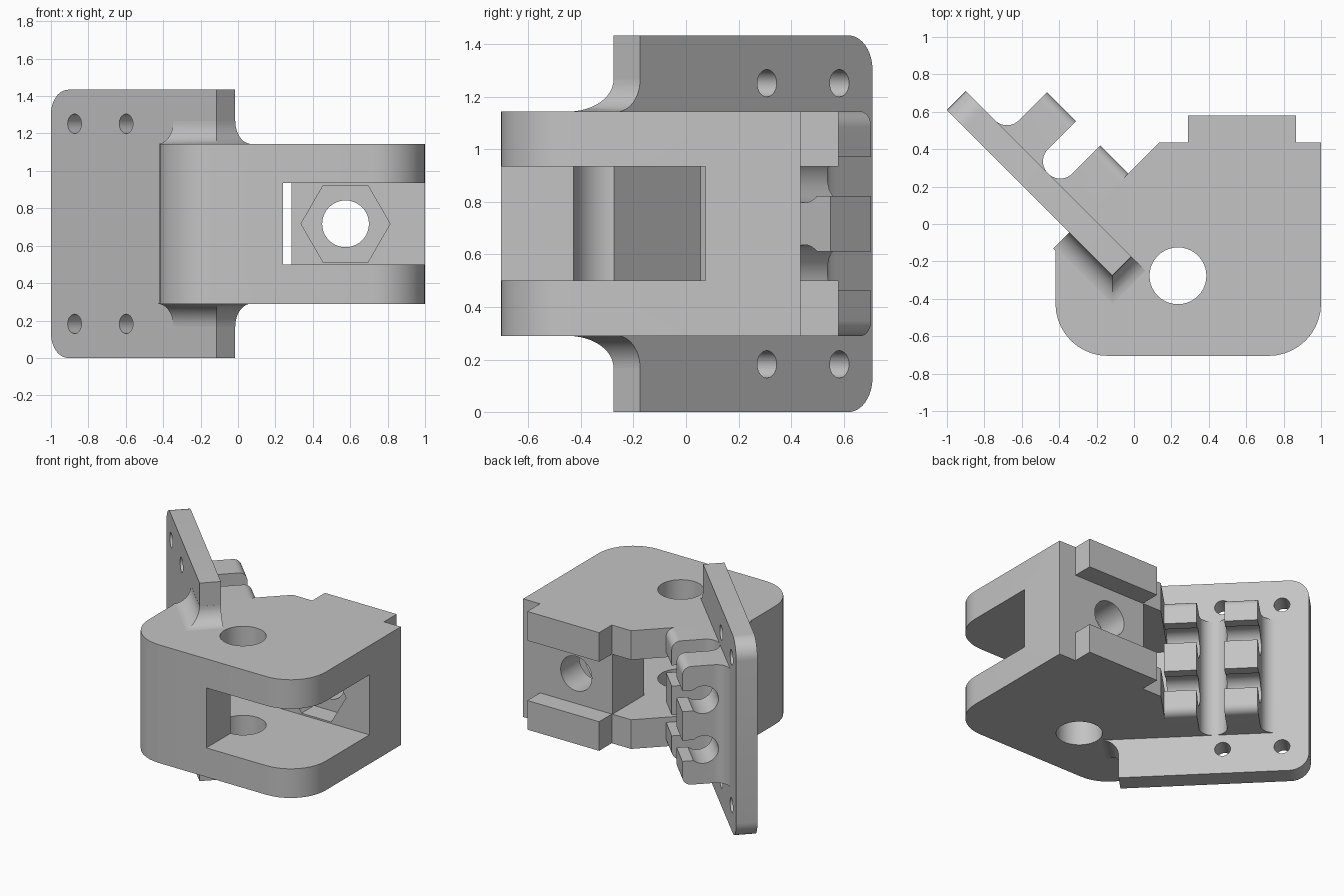
import bpy, bmesh, math
from mathutils import Vector

if "Cube" in bpy.data.objects:
    bpy.data.objects.remove(bpy.data.objects["Cube"], do_unlink=True)

grey = bpy.data.materials.new("light grey")
grey.use_nodes = True
colour = (0.55, 0.55, 0.55, 1)
grey.diffuse_color = colour
grey.node_tree.nodes["Principled BSDF"].inputs["Base Color"].default_value = colour

X, Y, Z = Vector((1, 0, 0)), Vector((0, 1, 0)), Vector((0, 0, 1))
U = Vector((1, -1, 0)).normalized()    # along the slanted plate
N = Vector((1, 1, 0)).normalized()     # out of the plate's back
MID = 0.717                            # height of the symmetry plane
BODY, SLOT = 0.428, 0.217              # half heights
BACK, FACE = -0.134, -0.276            # plate surfaces along N
END, SIDE = 0.113, -0.212              # plate end and clip side along U


def rounded(points, steps=10):
    """Polygon from (x, y, radius) corners."""
    out = []
    for i, (x, y, r) in enumerate(points):
        p = Vector((x, y))
        if r == 0:
            out.append(p)
            continue
        a = (Vector(points[i - 1][:2]) - p).normalized()
        b = (Vector(points[(i + 1) % len(points)][:2]) - p).normalized()
        half = a.angle(b) / 2
        centre = p + (a + b).normalized() * r / math.sin(half)
        start = p + a * r / math.tan(half) - centre
        end = p + b * r / math.tan(half) - centre
        sweep = start.angle(end)
        for k in range(steps + 1):
            t = k / steps
            out.append(centre + (start * math.sin((1 - t) * sweep)
                                 + end * math.sin(t * sweep)) / math.sin(sweep))
    return out


def circle(x, y, r, n=40):
    return [(x + r * math.cos(math.tau * i / n), y + r * math.sin(math.tau * i / n))
            for i in range(n)]


def loft(name, rings):
    bm = bmesh.new()
    rows = [[bm.verts.new(p) for p in ring] for ring in rings]
    bm.faces.new(rows[0])
    bm.faces.new(rows[-1])
    for a, b in zip(rows, rows[1:]):
        for i in range(len(a)):
            j = (i + 1) % len(a)
            bm.faces.new((a[i], a[j], b[j], b[i]))
    bmesh.ops.remove_doubles(bm, verts=bm.verts, dist=1e-5)
    bmesh.ops.recalc_face_normals(bm, faces=bm.faces)
    mesh = bpy.data.meshes.new(name)
    bm.to_mesh(mesh)
    bm.free()
    mesh.materials.append(grey)
    obj = bpy.data.objects.new(name, mesh)
    bpy.context.collection.objects.link(obj)
    return obj


def prism(name, points, lo, hi, a, b, c):
    """Extrude a profile in the a-b plane from lo to hi along c; Z is from MID."""
    base = Z * MID
    return loft(name, [[base + a * p[0] + b * p[1] + c * h for p in points] for h in (lo, hi)])


def carve(obj, tool, operation="DIFFERENCE"):
    mod = obj.modifiers.new("carve", "BOOLEAN")
    mod.operation, mod.object, mod.solver = operation, tool, "EXACT"
    graph = bpy.context.evaluated_depsgraph_get()
    mesh = bpy.data.meshes.new_from_object(obj.evaluated_get(graph))
    obj.modifiers.clear()
    obj.data = mesh
    bpy.data.objects.remove(tool, do_unlink=True)


def finish(obj):
    for poly in obj.data.polygons:
        poly.use_smooth = True
    obj.data.set_sharp_from_angle(angle=math.radians(30))


# Main body with its pocket, pin hole and nut seat
body = prism("body", rounded([
    (-0.42, -0.12, 0), (-0.42, -0.705, 0.28), (1, -0.705, 0.28),
    (1, 0.435, 0), (0.135, 0.435, 0)]), -BODY, BODY, X, Y, Z)
carve(body, prism("pocket", [
    (0.24, -1), (1.2, -1), (1.2, 0.075), (0.285, 0.075), (0.285, 0.6),
    (0.2, 0.6), (-0.295, 0.105), (0.087, -0.277), (0.24, -0.277)],
    -SLOT, SLOT, X, Y, Z))
carve(body, prism("pin_hole", circle(0.235, -0.277, 0.152), -1, 1, X, Y, Z))
carve(body, prism("bolt_hole", circle(0.575, 0, 0.125), -0.1, 0.6, X, Z, Y))
carve(body, prism("nut_seat", circle(0.575, 0, 0.238, 6), 0, 0.22, X, Z, Y))
finish(body)

# Tabs on the back of the body
for name, lo, hi in (("lower_tab", -BODY, -SLOT), ("upper_tab", SLOT, BODY)):
    tab = [(0.29, 0.43), (0.865, 0.43), (0.865, 0.58), (0.29, 0.58)]
    prism(name, tab, lo, hi, X, Y, Z)

# Slanted mounting plate with four screw holes
plate = prism("mounting_plate", rounded([
    (-1.138, -MID, 0.13), (END, -MID, 0), (END, MID, 0), (-1.138, MID, 0.13)]),
    FACE, BACK, U, Z, N)
for u in (-0.96, -0.57):
    for z in (-0.535, 0.535):
        carve(plate, prism("screw_hole", circle(u, z, 0.052, 28), -0.5, 0.1, U, Z, N))
finish(plate)

# Two rows of clips with keyhole slots
r = 0.0915
clips = prism("clip_rows", rounded([
    (-0.95, BACK - 0.03, 0), (-0.95, BACK, 0), (-0.827, BACK, r), (-0.827, 0.17, 0),
    (-0.608, 0.17, 0), (-0.608, BACK, r), (-0.424, BACK, r), (-0.424, 0.17, 0),
    (SIDE, 0.17, 0), (SIDE, BACK - 0.03, 0)]), -BODY, BODY, U, N, Z)
carve(clips, prism("tip_rounding", rounded([
    (-0.3, -BODY, 0), (0.17, -BODY, 0.06), (0.17, BODY, 0.06), (-0.3, BODY, 0)]),
    -1.2, 0, N, Z, U), "INTERSECT")
for z in (-0.18, 0.18):
    half = math.asin(0.75)
    arc = [half + (math.tau - 2 * half) * i / 32 for i in range(33)]
    key = [(0.03 + 0.1 * math.cos(t), z + 0.1 * math.sin(t)) for t in arc]
    key += [(0.3, z - 0.075), (0.3, z + 0.075)]
    carve(clips, prism("keyhole", key, -1.2, -0.1, N, Z, U))
finish(clips)

# Concave fillets where the plate leaves the body, above and below
radius, steps = 0.122, 12
for name, sign in (("upper_fillet", 1), ("lower_fillet", -1)):
    rings = []
    for i in range(steps + 1):
        t = math.pi / 2 * i / steps
        d = radius * (1 - math.sin(t)) + 0.0005
        height = MID + sign * (BODY - 0.001 + radius * (1 - math.cos(t)))
        rings.append([U * u + N * n + Z * height for u, n in (
            (SIDE, BACK), (END + d, BACK), (END + d, FACE - d), (SIDE, FACE - d))])
    finish(loft(name, rings))
